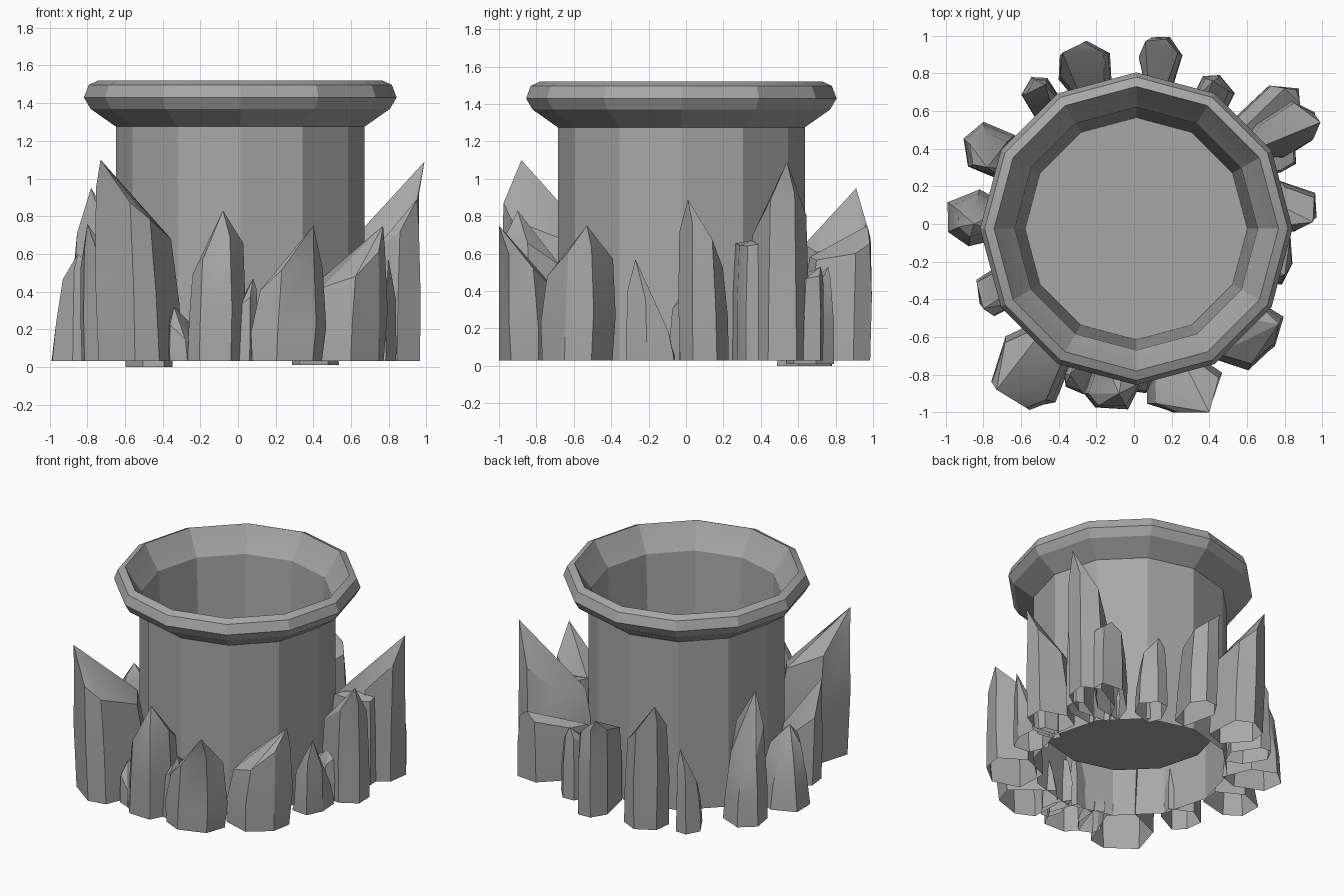
import bpy
import bmesh
import math
import random
from mathutils import Vector

random.seed(4)
if "Cube" in bpy.data.objects:
    bpy.data.objects.remove(bpy.data.objects["Cube"], do_unlink=True)

stone = bpy.data.materials.new("grey_stone")
stone.use_nodes = True
stone.diffuse_color = (0.39, 0.39, 0.39, 1)
stone.node_tree.nodes["Principled BSDF"].inputs["Base Color"].default_value = stone.diffuse_color


def finish(bm, name, smooth_angle):
    """Turn a bmesh into a named stone object with soft shallow edges."""
    bmesh.ops.recalc_face_normals(bm, faces=bm.faces)
    mesh = bpy.data.meshes.new(name)
    bm.to_mesh(mesh)
    bm.free()
    mesh.materials.append(stone)
    part = bpy.data.objects.new(name, mesh)
    bpy.context.collection.objects.link(part)
    bpy.ops.object.select_all(action="DESELECT")
    part.select_set(True)
    bpy.context.view_layer.objects.active = part
    bpy.ops.object.shade_smooth_by_angle(angle=math.radians(smooth_angle))


def bridge(bm, lower, upper):
    """Join two rings of equal length with quads."""
    count = len(lower)
    for i in range(count):
        j = (i + 1) % count
        bm.faces.new((lower[i], lower[j], upper[j], upper[i]))


def build_vessel():
    """Twelve-sided hollow pot with a rounded lip, tapered bore and raised floor."""
    sides = 12
    profile = [(0.66, 0.03), (0.66, 1.275), (0.795, 1.37), (0.83, 1.43), (0.805, 1.497),
               (0.755, 1.52), (0.705, 1.43), (0.645, 1.345), (0.59, 0.34)]
    bm = bmesh.new()
    rings = []
    for radius, z in profile:
        turns = [math.tau * i / sides for i in range(sides)]
        rings.append([bm.verts.new((0.012 + radius * math.cos(a),
                                    -0.025 + radius * math.sin(a), z)) for a in turns])
    for lower, upper in zip(rings, rings[1:]):
        bridge(bm, lower, upper)
    bm.faces.new(rings[-1])
    finish(bm, "vessel", 15)


def build_crystal(name, centre, depth, width, tip, shoulder, bottom=0.03, taper=0.92):
    """Open-based shard, rooted in the vessel wall, cut on a slant up to its tip."""
    centre, tip = Vector((*centre, 0)), Vector(tip)
    out = centre.normalized()
    side = Vector((-out.y, out.x, 0))
    root = max(depth, centre.length - 0.63)
    lean = tip - centre
    lean.z = 0
    sides = 6
    start = random.uniform(0, math.tau)
    turns = [start + math.tau * (i + random.uniform(-0.2, 0.2)) / sides for i in range(sides)]
    bm = bmesh.new()

    def ring(scale, shift, height):
        verts = []
        for a in turns:
            reach = depth if math.cos(a) > 0 else root
            offset = out * (reach * math.cos(a)) + side * (width * math.sin(a))
            toward = 0.5 + 0.5 * offset.normalized().dot(lean.normalized())
            spot = centre + offset * scale * random.uniform(0.95, 1.05) + lean * shift
            spot.z = height(toward)
            verts.append(bm.verts.new(spot))
        return verts

    rise = tip.z - shoulder
    base = ring(1.04, 0, lambda t: bottom)
    waist = ring((1.16 + taper) / 2, 0.05, lambda t: shoulder * (0.5 + 0.2 * t))
    top = ring(taper, 0.15, lambda t: shoulder + rise * 0.65 * t)
    bridge(bm, base, waist)
    bridge(bm, waist, top)
    peak = bm.verts.new(tip)
    for i in range(sides):
        bm.faces.new((top[i], top[(i + 1) % sides], peak))
    # Keep every shard inside the overall footprint
    for v in bm.verts:
        v.co.x = max(-1, min(0.99, v.co.x))
        v.co.y = max(-1, min(1, v.co.y))
    finish(bm, name + "_crystal", 28)


build_vessel()

# Front shards
build_crystal("front_right_tall", (-0.56, -0.79), 0.17, 0.2, (-0.73, -0.88, 1.10), 0.68)
build_crystal("front_right_small", (-0.29, -0.82), 0.08, 0.08, (-0.34, -0.8, 0.32), 0.12)
build_crystal("front_middle", (-0.12, -0.87), 0.12, 0.15, (-0.08, -0.9, 0.83), 0.45)
build_crystal("front_middle_small", (0.04, -0.82), 0.08, 0.06, (0.08, -0.82, 0.47), 0.3)
build_crystal("front_left_wide", (0.26, -0.87), 0.12, 0.2, (0.4, -1, 0.75), 0.33)
build_crystal("front_left_corner", (0.6, -0.61), 0.13, 0.21, (0.77, -0.53, 0.75), 0.42)

# Left side shards
build_crystal("left_low", (0.76, -0.19), 0.08, 0.14, (0.8, -0.27, 0.57), 0.12)
build_crystal("left_middle", (0.85, 0.1), 0.12, 0.13, (0.95, 0.01, 0.89), 0.52)
build_crystal("left_middle_small", (0.74, -0.03), 0.07, 0.06, (0.76, 0.0, 0.42), 0.28)
build_crystal("left_block", (0.8, 0.36), 0.07, 0.07, (0.78, 0.39, 0.68), 0.64)
build_crystal("left_tall", (0.82, 0.51), 0.15, 0.13, (0.99, 0.54, 1.09), 0.62)
build_crystal("left_back", (0.74, 0.61), 0.16, 0.11, (0.8, 0.72, 0.53), 0.4)

# Back shards
build_crystal("back_left_small", (0.42, 0.69), 0.1, 0.11, (0.42, 0.76, 0.53), 0.35, 0.01, 0.8)
build_crystal("back_middle", (0.14, 0.86), 0.13, 0.11, (0.06, 0.97, 0.75), 0.56)
build_crystal("back_right", (-0.26, 0.84), 0.12, 0.14, (-0.38, 0.91, 0.95), 0.6)
build_crystal("back_right_small", (-0.49, 0.67), 0.12, 0.1, (-0.47, 0.74, 0.6), 0.28, 0.0, 0.8)

# Right side shards
build_crystal("right_back", (-0.78, 0.4), 0.13, 0.14, (-0.78, 0.3, 0.95), 0.42, 0.03, 0.75)
build_crystal("right_middle", (-0.86, 0.03), 0.14, 0.15, (-0.85, 0.0, 0.6), 0.38, 0.03, 0.6)
build_crystal("right_front", (-0.73, -0.36), 0.1, 0.13, (-0.8, -0.45, 0.76), 0.4)
